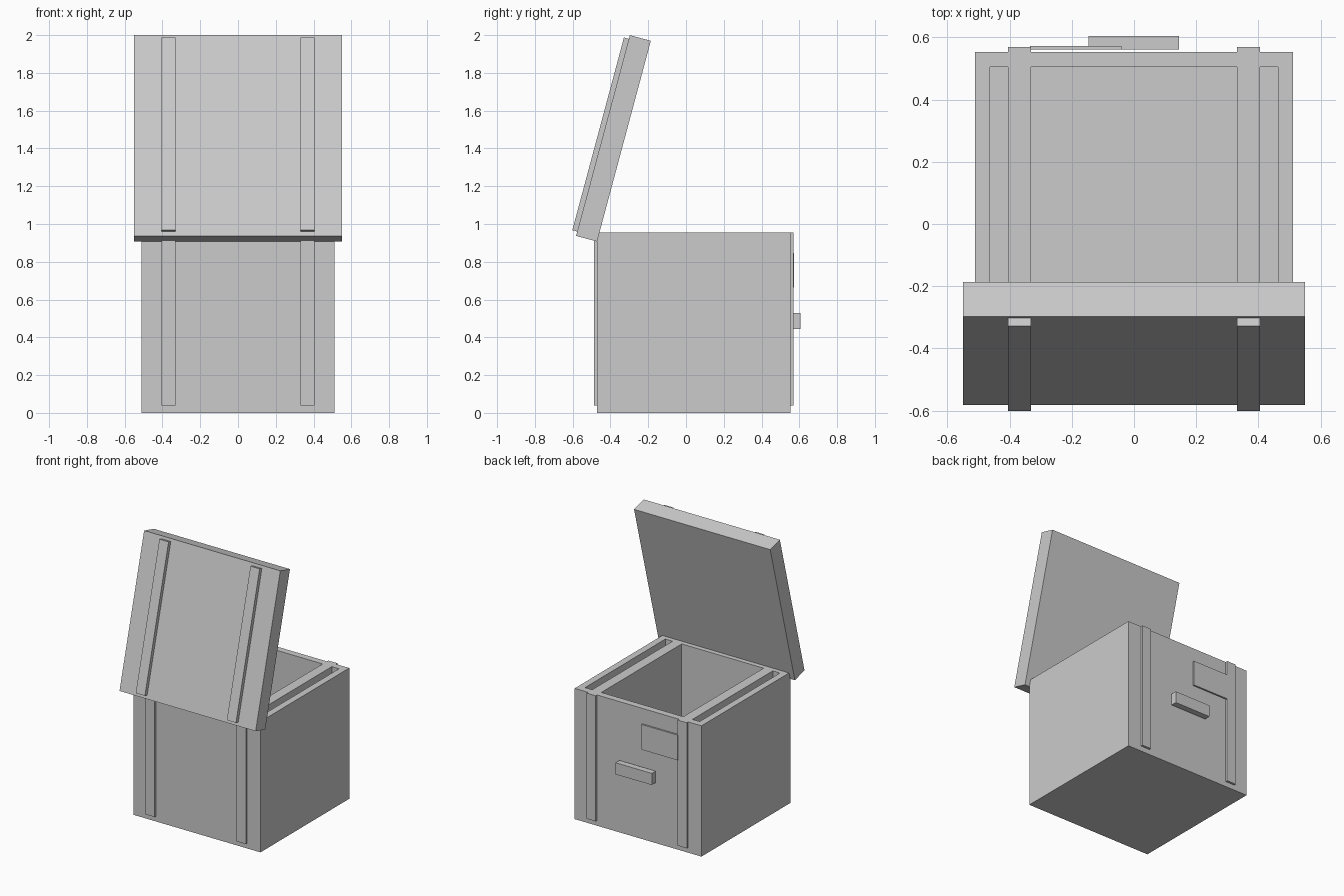
import bpy, bmesh, math
from mathutils import Vector

if "Cube" in bpy.data.objects:
    bpy.data.objects.remove(bpy.data.objects["Cube"])

grey = bpy.data.materials.new("plain_grey")
grey.diffuse_color = (0.6, 0.6, 0.6, 1)
grey.use_nodes = True
grey.node_tree.nodes["Principled BSDF"].inputs["Base Color"].default_value = grey.diffuse_color


def box(name, x, y, z, origin=(0, 0, 0), tilt=0.0, cavity=None):
    """Box from axis ranges; cavity=(wall, floor thickness) hollows it from the top."""
    bm = bmesh.new()
    bmesh.ops.create_cube(bm, size=1)
    for v in bm.verts:
        v.co = Vector(r[0] + (c + 0.5) * (r[1] - r[0]) for r, c in zip((x, y, z), v.co))
    if cavity:
        wall, floor = cavity
        top = max(bm.faces, key=lambda f: f.calc_center_median().z)
        bmesh.ops.inset_region(bm, faces=[top], thickness=wall)
        pit = bmesh.ops.extrude_discrete_faces(bm, faces=[top])["faces"][0]
        bmesh.ops.translate(bm, verts=pit.verts, vec=(0, 0, z[0] + floor - z[1]))
    bmesh.ops.recalc_face_normals(bm, faces=bm.faces)
    mesh = bpy.data.meshes.new(name)
    bm.to_mesh(mesh)
    bm.free()
    mesh.materials.append(grey)
    ob = bpy.data.objects.new(name, mesh)
    ob.location = origin
    ob.rotation_euler.x = tilt
    bpy.context.collection.objects.link(ob)
    return ob


# Hollow crate body
TOP = 0.955
box("crate_body", (-0.512, 0.512), (-0.472, 0.553), (0, TOP), cavity=(0.069, 0.07))

# Open lid, leaning forward from its hinge edge
hinge, lean = (0, -0.582, 0.937), math.radians(-15)
box("lid", (-0.55, 0.55), (0, 0.115), (0, 1.1), hinge, lean)

# Straps: full-depth bands through the body, battens on the lid
for side, x in (("left", (-0.405, -0.331)), ("right", (0.331, 0.405))):
    box(side + "_body_strap", x, (-0.488, 0.569), (0.038, TOP))
    box(side + "_lid_strap", x, (-0.027, 0.0), (0.024, 1.08), hinge, lean)

# Label plate and handle on the +y side
box("label_plate", (-0.334, -0.04), (0.561, 0.573), (0.663, 0.847))
box("handle", (-0.147, 0.145), (0.561, 0.605), (0.445, 0.53))
